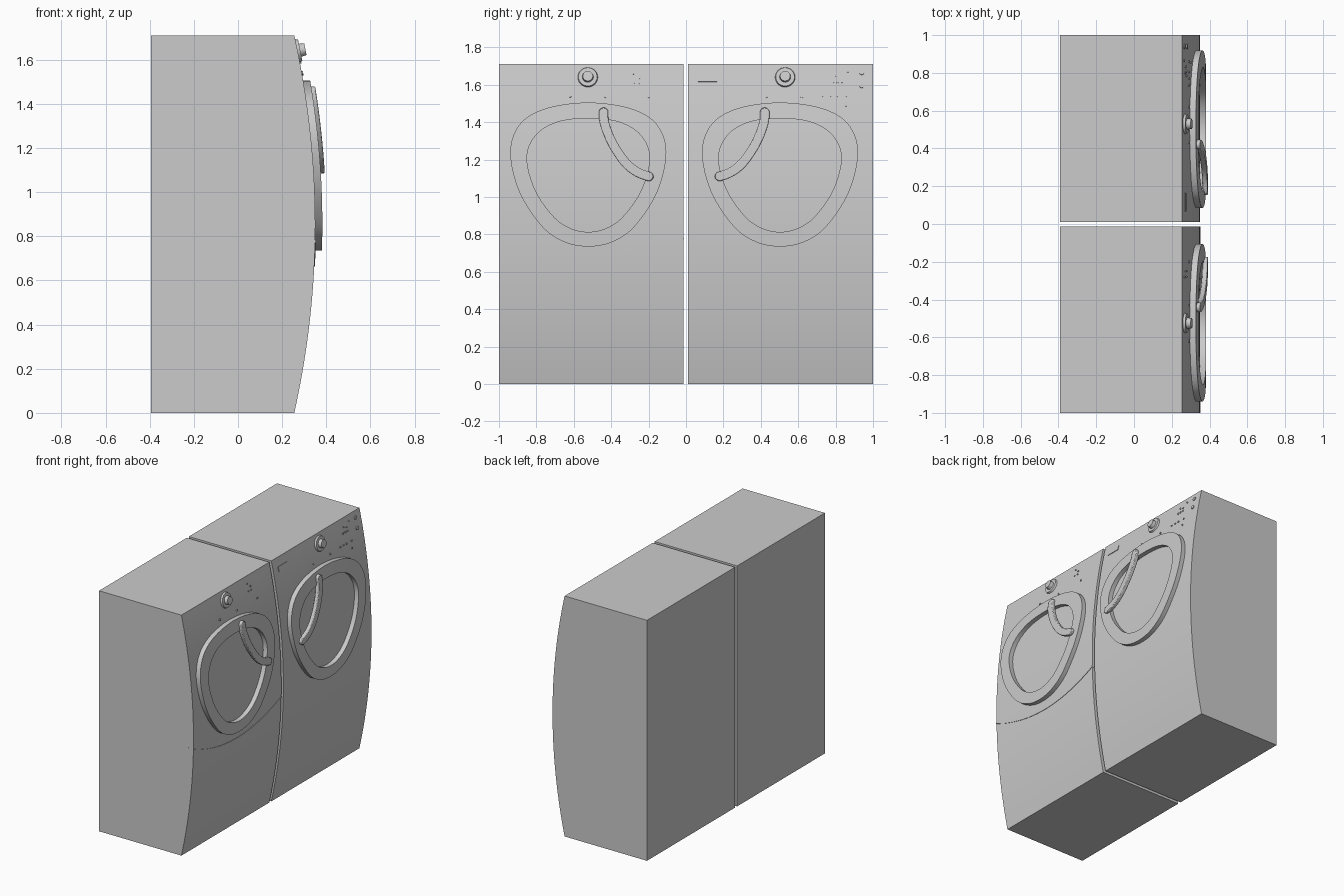
import bpy, bmesh, math
from mathutils import Matrix, Vector

cube = bpy.data.objects.get("Cube")
if cube:
    bpy.data.objects.remove(cube, do_unlink=True)

HEIGHT = 1.71
BACK = -0.393
MID = HEIGHT / 2

grey = bpy.data.materials.new("light_grey")
grey.use_nodes = True
grey.diffuse_color = (0.6, 0.6, 0.6, 1)
grey.node_tree.nodes["Principled BSDF"].inputs["Base Color"].default_value = (0.6, 0.6, 0.6, 1)
parts = []


def front_x(z):
    """Depth of the bowed front panel at height z."""
    return 0.255 + 0.095 * (1 - ((z - MID) / MID) ** 2)


def finish(bm, name):
    bmesh.ops.recalc_face_normals(bm, faces=bm.faces)
    mesh = bpy.data.meshes.new(name)
    bm.to_mesh(mesh)
    bm.free()
    mesh.materials.append(grey)
    obj = bpy.data.objects.new(name, mesh)
    bpy.context.collection.objects.link(obj)
    parts.append(obj)
    return obj


def spline(pts, closed, steps=8):
    """Catmull-Rom curve through 2D points."""
    n = len(pts)
    pick = (lambda i: pts[i % n]) if closed else (lambda i: pts[max(0, min(n - 1, i))])
    out = []
    for i in range(n if closed else n - 1):
        p0, p1, p2, p3 = (Vector(pick(i + k)) for k in (-1, 0, 1, 2))
        for s in range(steps):
            t = s / steps
            out.append(0.5 * (2 * p1 + (p2 - p0) * t + (2 * p0 - 5 * p1 + 4 * p2 - p3) * t ** 2
                              + (3 * p1 - p0 - 3 * p2 + p3) * t ** 3))
    if not closed:
        out.append(Vector(pts[-1]))
    return out


def band(name, edge_a, edge_b, low, high, closed):
    """Solid band between two (y, z) edges that follows the bowed front."""
    bm = bmesh.new()
    rows = [[bm.verts.new((front_x(z) + off, y, z)) for y, z in edge]
            for edge, off in ((edge_a, low), (edge_a, high), (edge_b, high), (edge_b, low))]
    n = len(edge_a)
    for i in range(n if closed else n - 1):
        j = (i + 1) % n
        for k in range(4):
            a, b = rows[k], rows[(k + 1) % 4]
            bm.faces.new((a[i], a[j], b[j], b[i]))
    if not closed:
        for i in (0, n - 1):
            bm.faces.new([r[i] for r in rows])
    return finish(bm, name)


def on_panel(y, z):
    """Frame on the front panel: local x along y, local z along the outward normal."""
    normal = Vector((1, 0, 0.19 * (z - MID) / MID ** 2)).normalized()
    side = Vector((0, 1, 0))
    up = normal.cross(side)
    m = Matrix((side, up, normal)).transposed().to_4x4()
    m.translation = (front_x(z), y, z)
    return m


def disc(bm, y, z, r0, r1, low, high, sides=32):
    m = on_panel(y, z) @ Matrix.Translation((0, 0, (low + high) / 2))
    bmesh.ops.create_cone(bm, cap_ends=True, segments=sides, radius1=r0, radius2=r1,
                          depth=high - low, matrix=m)


def plate(name, y, z, w, h, thick):
    bm = bmesh.new()
    bmesh.ops.create_cube(bm, size=1, matrix=on_panel(y, z) @ Matrix.Diagonal((w, h, thick * 2, 1)))
    return finish(bm, name)


def cabinet(name, y0, y1):
    bm = bmesh.new()
    steps = 32
    profile = [(BACK, 0)] + [(front_x(HEIGHT * i / steps), HEIGHT * i / steps)
                             for i in range(steps + 1)] + [(BACK, HEIGHT)]
    face = bm.faces.new([bm.verts.new((x, y0, z)) for x, z in profile])
    ext = bmesh.ops.extrude_face_region(bm, geom=[face])
    verts = [v for v in ext["geom"] if isinstance(v, bmesh.types.BMVert)]
    bmesh.ops.translate(bm, verts=verts, vec=(0, y1 - y0, 0))
    return finish(bm, name)


def door_loop(half, centre):
    pts = half + [(-d, z) for d, z in half[-2:0:-1]]
    return [(centre + p.x, p.y) for p in spline(pts, True)]


OUTER = [(0, 1.505), (0.225, 1.474), (0.365, 1.39), (0.417, 1.24),
         (0.37, 1.03), (0.25, 0.845), (0.13, 0.76), (0, 0.735)]
INNER = [(0, 1.42), (0.165, 1.4), (0.28, 1.33), (0.328, 1.21),
         (0.285, 1.04), (0.19, 0.9), (0.1, 0.835), (0, 0.813)]
HANDLE = [(0.43, 1.478), (0.427, 1.4), (0.385, 1.29), (0.315, 1.185), (0.245, 1.13), (0.165, 1.103)]


def handle(name, side):
    """Curved pull with rounded ends; measured from the gap between the cabinets."""
    path = spline(HANDLE, False)
    a, b, radius = [], [], 0.025
    total = sum((q - p).length for p, q in zip(path, path[1:]))
    run = 0
    for i, p in enumerate(path):
        if i:
            run += (p - path[i - 1]).length
        tip = min(run, total - run, radius) / radius
        w = radius * max(0.2, math.sqrt(max(0, 1 - (1 - tip) ** 2)))
        t = (path[min(i + 1, len(path) - 1)] - path[max(i - 1, 0)]).normalized()
        n = Vector((-t.y, t.x)) * w
        a.append((-0.01 + side * (p.x + n.x), p.y + n.y))
        b.append((-0.01 + side * (p.x - n.x), p.y - n.y))
    obj = band(name, a, b, 0.022, 0.05, False)
    bevel = obj.modifiers.new("soft_edges", "BEVEL")
    bevel.width, bevel.segments, bevel.limit_method = 0.005, 2, "ANGLE"


# Cabinet, door ring, handle and dial for each machine
for label, side, y0, y1, dial_y in (("washer", -1, -1, -0.013, -0.525),
                                    ("dryer", 1, 0.01, 1, 0.53)):
    cabinet(label + "_cabinet", y0, y1)
    centre = -0.01 + side * 0.5125
    band(label + "_door_ring", door_loop(OUTER, centre), door_loop(INNER, centre), -0.005, 0.032, True)
    handle(label + "_handle", side)
    bm = bmesh.new()
    disc(bm, dial_y, 1.64, 0.055, 0.05, -0.005, 0.012)
    disc(bm, dial_y, 1.64, 0.03, 0.027, 0.01, 0.036)
    finish(bm, label + "_dial")

# Curved trim line below the washer door, wrapping into the cabinet sides
trim = []
for i in range(33):
    y = -1.001 + 0.989 * i / 32
    trim.append((y, 0.664 + 0.108 * ((y + 0.5065) / 0.4945) ** 2))
band("washer_trim", trim, [(y, z + 0.011) for y, z in trim], -0.06, 0.003, False)

# Small buttons and indicator lamps
BUTTONS = {
    "washer": [(-0.62, 1.54, 0.008), (-0.43, 1.535, 0.005), (-0.2, 1.535, 0.006),
               (-0.28, 1.66, 0.005), (-0.25, 1.635, 0.005), (-0.25, 1.61, 0.005), (-0.28, 1.61, 0.004)],
    "dryer": [(0.94, 1.665, 0.013), (0.94, 1.595, 0.013), (0.43, 1.535, 0.005), (0.62, 1.535, 0.007),
              (0.735, 1.54, 0.006), (0.77, 1.54, 0.006), (0.805, 1.54, 0.006), (0.86, 1.54, 0.006),
              (0.855, 1.49, 0.006), (0.785, 1.615, 0.007), (0.81, 1.615, 0.007), (0.835, 1.615, 0.005),
              (0.8, 1.65, 0.005), (0.83, 1.64, 0.005), (0.865, 1.67, 0.005)],
}
for label, spots in BUTTONS.items():
    bm = bmesh.new()
    for y, z, r in spots:
        disc(bm, y, z, r, r, -0.003, 0.006, 12)
    finish(bm, label + "_buttons")

# Dispenser plate
plate("dryer_name_plate", 0.115, 1.633, 0.1, 0.035, 0.004)

# Smooth curved surfaces, keep hard edges
bpy.ops.object.select_all(action="DESELECT")
for obj in parts:
    obj.select_set(True)
bpy.context.view_layer.objects.active = parts[0]
bpy.ops.object.shade_smooth_by_angle(angle=math.radians(30))
